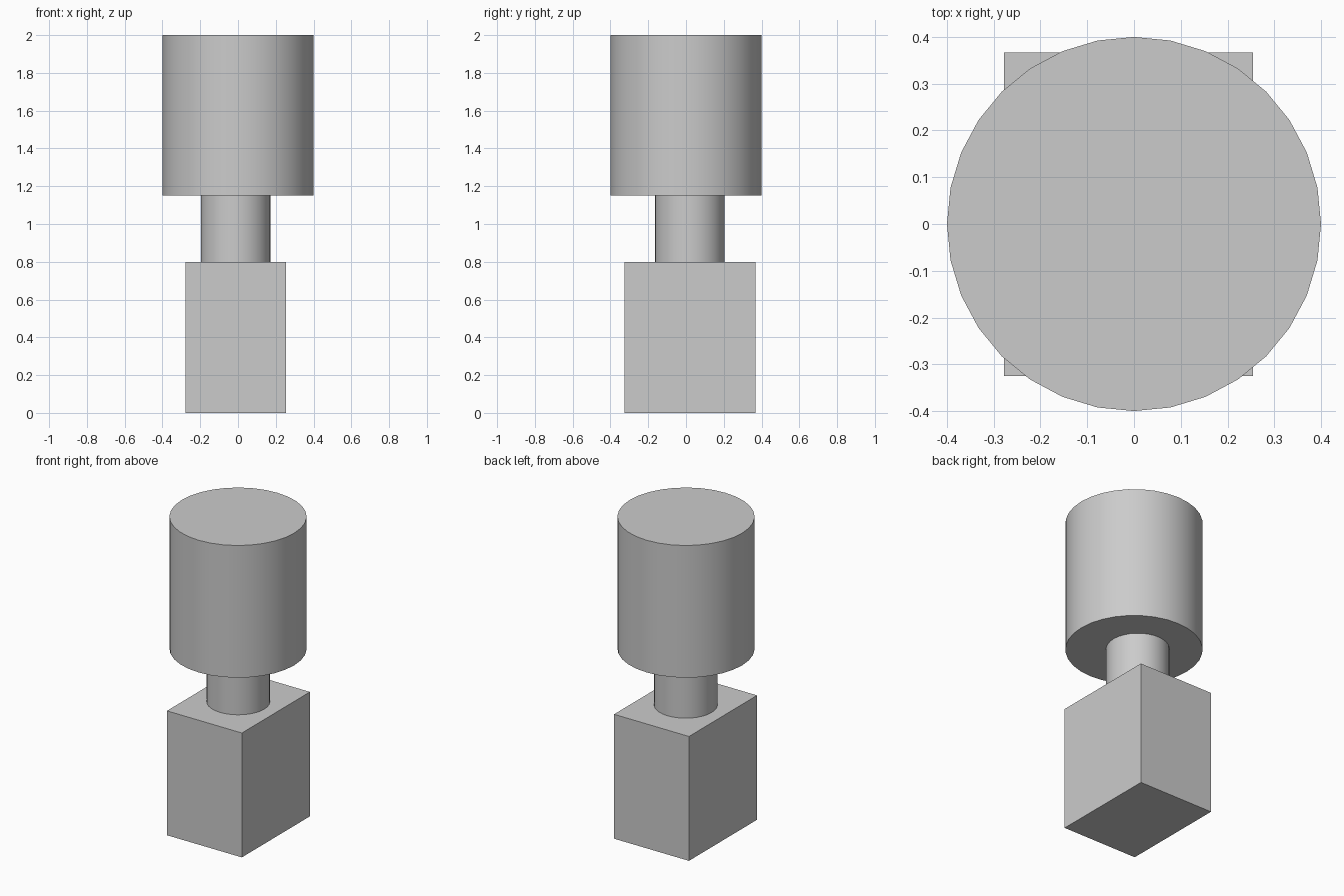
import bpy

cube = bpy.data.objects.get("Cube")
if cube:
    bpy.data.objects.remove(cube, do_unlink=True)

grey = bpy.data.materials.new("light_grey")
grey.use_nodes = True
colour = (0.6, 0.6, 0.6, 1)
grey.diffuse_color = colour
grey.node_tree.nodes["Principled BSDF"].inputs["Base Color"].default_value = colour


def box(name, low, high):
    centre = [(a + b) / 2 for a, b in zip(low, high)]
    bpy.ops.mesh.primitive_cube_add(size=1, location=centre)
    part = bpy.context.object
    part.name = name
    part.scale = [b - a for a, b in zip(low, high)]
    bpy.ops.object.transform_apply(location=False, rotation=False, scale=True)
    part.data.materials.append(grey)


def cylinder(name, radius, x, y, bottom, top):
    bpy.ops.mesh.primitive_cylinder_add(
        vertices=32, radius=radius, depth=top - bottom,
        location=(x, y, (bottom + top) / 2))
    part = bpy.context.object
    part.name = name
    bpy.ops.object.shade_smooth_by_angle()
    part.data.materials.append(grey)


# Block at the foot, slightly off centre
box("base_block", (-0.278, -0.325, 0), (0.255, 0.367, 0.8))

# Narrow neck joining the block to the head
cylinder("neck", 0.185, -0.012, 0.02, 0.8, 1.15)

# Wide drum on top
cylinder("head_drum", 0.4, 0, 0, 1.15, 2)
